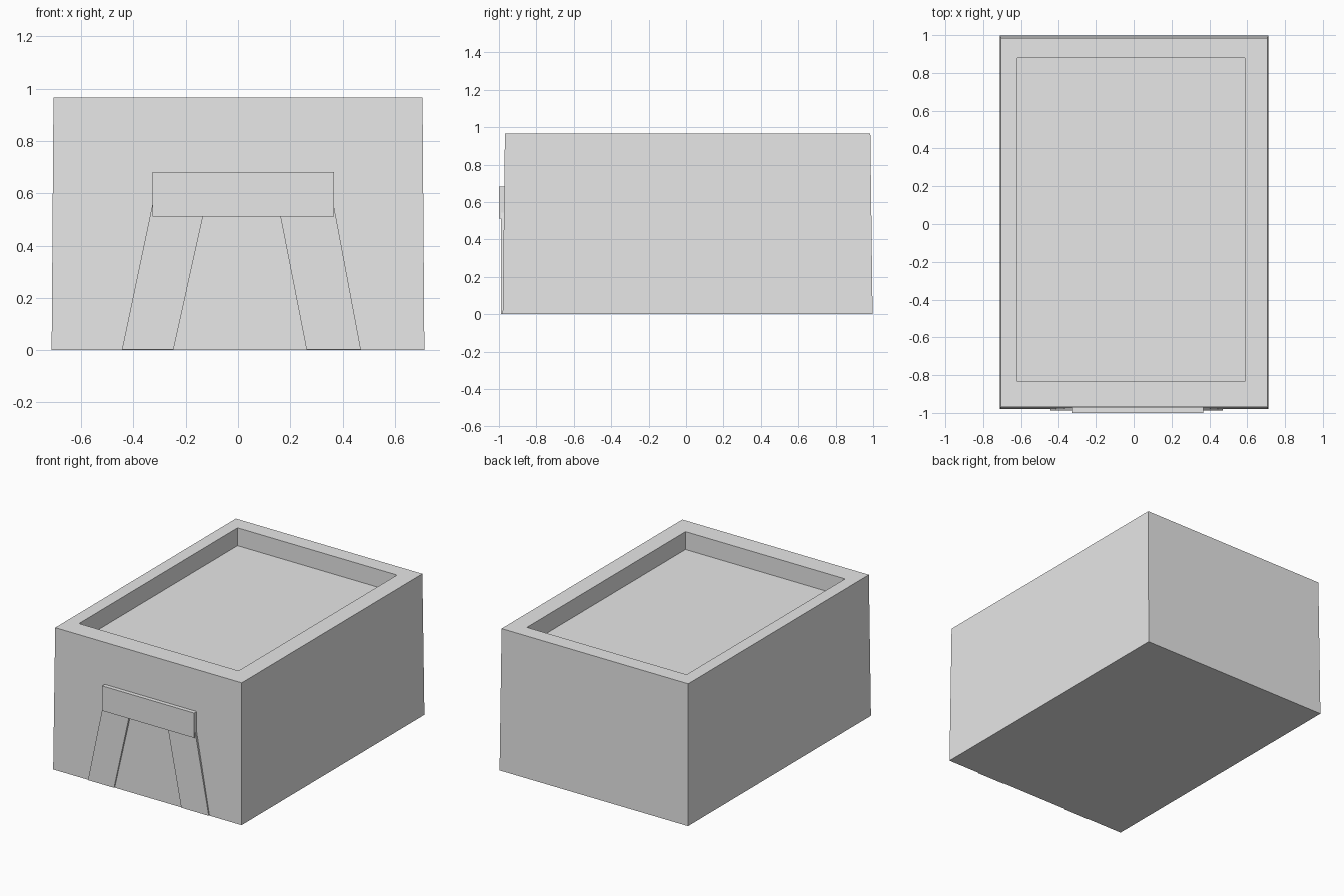
import bpy
import bmesh

cube = bpy.data.objects.get("Cube")
if cube:
    bpy.data.objects.remove(cube, do_unlink=True)

stone = bpy.data.materials.new("light grey stone")
stone.use_nodes = True
stone.diffuse_color = (0.8, 0.8, 0.8, 1)
stone.node_tree.nodes["Principled BSDF"].inputs["Base Color"].default_value = (0.8, 0.8, 0.8, 1)


def finish(name, bm):
    bmesh.ops.recalc_face_normals(bm, faces=bm.faces)
    mesh = bpy.data.meshes.new(name)
    bm.to_mesh(mesh)
    bm.free()
    mesh.materials.append(stone)
    obj = bpy.data.objects.new(name, mesh)
    bpy.context.collection.objects.link(obj)
    return obj


def ring(bm, x0, x1, y0, y1, z):
    return [bm.verts.new((x, y, z)) for x, y in ((x0, y0), (x1, y0), (x1, y1), (x0, y1))]


def bridge(bm, lower, upper):
    for i in range(len(lower)):
        j = (i + 1) % len(lower)
        bm.faces.new((lower[i], lower[j], upper[j], upper[i]))


# Tapered body: walls, rim, recess walls and recess floor
bm = bmesh.new()
rings = [
    ring(bm, -0.713, 0.713, -0.98, 0.997, 0),
    ring(bm, -0.706, 0.706, -0.968, 0.985, 0.967),
    ring(bm, -0.62, 0.588, -0.834, 0.88, 0.967),
    ring(bm, -0.62, 0.588, -0.834, 0.88, 0.845),
]
for lower, upper in zip(rings, rings[1:]):
    bridge(bm, lower, upper)
bm.faces.new(rings[0])
bm.faces.new(rings[-1])
finish("body", bm)


def slab(name, outline, front, back=-0.94):
    """Front outline in x and z, given depth along y."""
    bm = bmesh.new()
    near = [bm.verts.new((x, front, z)) for x, z in outline]
    far = [bm.verts.new((x, back, z)) for x, z in outline]
    bridge(bm, near, far)
    bm.faces.new(near)
    bm.faces.new(far)
    return finish(name, bm)


# Doorway: lintel on two leaning posts
slab("door_lintel", [(-0.328, 0.512), (0.368, 0.512), (0.368, 0.682), (-0.328, 0.682)], -1.0)
slab("right_door_post", [(-0.444, 0.002), (-0.247, 0.002), (-0.134, 0.512),
                         (-0.328, 0.555)], -0.988)
slab("left_door_post", [(0.262, 0.002), (0.47, 0.002), (0.368, 0.545),
                        (0.162, 0.512)], -0.988)
